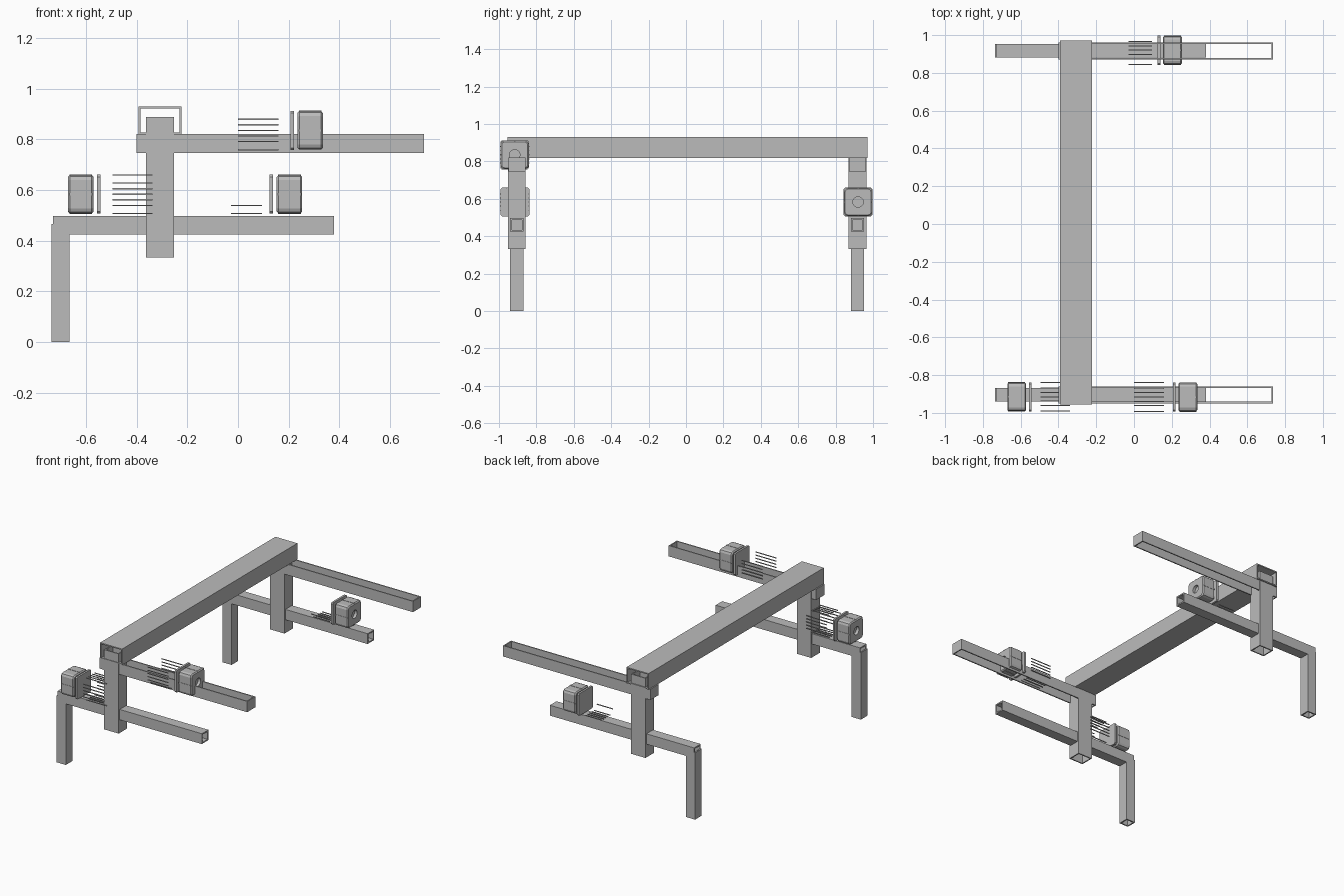
import bpy, bmesh, math
from mathutils import Matrix, Vector

cube = bpy.data.objects.get("Cube")
if cube:
    bpy.data.objects.remove(cube)

grey = bpy.data.materials.new("plain grey metal")
grey.use_nodes = True
grey.diffuse_color = (0.5, 0.5, 0.5, 1)
grey.node_tree.nodes["Principled BSDF"].inputs["Base Color"].default_value = (0.5, 0.5, 0.5, 1)


def finish(name, bm):
    bmesh.ops.recalc_face_normals(bm, faces=bm.faces)
    mesh = bpy.data.meshes.new(name)
    bm.to_mesh(mesh)
    bm.free()
    mesh.materials.append(grey)
    obj = bpy.data.objects.new(name, mesh)
    bpy.context.collection.objects.link(obj)
    return obj


def add_box(bm, lo, hi):
    lo, hi = Vector(lo), Vector(hi)
    mat = Matrix.Translation((lo + hi) / 2) @ Matrix.Diagonal((*(hi - lo), 1))
    return bmesh.ops.create_cube(bm, size=1, matrix=mat)["verts"]


def tube(name, lo, hi, axis, wall):
    """Hollow rectangular tube, open at both ends along one axis."""
    bm = bmesh.new()
    a, b = [i for i in range(3) if i != axis]
    rings = []
    for end in (lo[axis], hi[axis]):
        for inset in (0, wall):
            ring = []
            for sa, sb in ((0, 0), (1, 0), (1, 1), (0, 1)):
                p = [0, 0, 0]
                p[axis] = end
                p[a] = hi[a] - inset if sa else lo[a] + inset
                p[b] = hi[b] - inset if sb else lo[b] + inset
                ring.append(bm.verts.new(p))
            rings.append(ring)
    out0, in0, out1, in1 = rings
    for r, s in ((out0, out1), (out1, in1), (in1, in0), (in0, out0)):
        for i in range(4):
            j = (i + 1) % 4
            bm.faces.new((r[i], r[j], s[j], s[i]))
    return finish(name, bm)


def motor(name, x, y, z, side):
    """Bevelled motor block; the shaft recess faces the given x side."""
    half = 0.076
    bm = bmesh.new()
    add_box(bm, (x - 0.05, y - half, z - half), (x + 0.05, y + half, z + half))
    # Wide corner chamfers along the shaft, then softened end rims
    along = [e for e in bm.edges if abs(e.verts[0].co.x - e.verts[1].co.x) > 0.05]
    bmesh.ops.bevel(bm, geom=along, offset=0.02, segments=2, profile=0.5, affect='EDGES')
    rims = [e for e in bm.edges if abs(e.verts[0].co.x - e.verts[1].co.x) < 0.001]
    bmesh.ops.bevel(bm, geom=rims, offset=0.007, segments=1, affect='EDGES')
    # Raised seam strip around the four sides
    add_box(bm, (x - 0.045, y - half - 0.002, z - 0.004), (x + 0.045, y + half + 0.002, z + 0.004))
    add_box(bm, (x - 0.045, y - 0.004, z - half - 0.002), (x + 0.045, y + 0.004, z + half + 0.002))
    body = finish(name, bm)

    # Round shaft recess
    bm = bmesh.new()
    turn = Matrix.Translation((x + side * 0.05, y, z)) @ Matrix.Rotation(math.pi / 2, 4, 'Y')
    bmesh.ops.create_cone(bm, cap_ends=True, segments=24, radius1=0.028, radius2=0.028,
                          depth=0.04, matrix=turn)
    cutter = finish(name + "_cutter", bm)
    cutter.hide_render = True
    cutter.hide_set(True)
    mod = body.modifiers.new("shaft_recess", 'BOOLEAN')
    mod.operation = 'DIFFERENCE'
    mod.solver = 'EXACT'
    mod.use_self = True
    mod.object = cutter


def plate(name, x, y, z):
    """Thin mounting plate with clipped corners."""
    half = 0.077
    bm = bmesh.new()
    add_box(bm, (x - 0.007, y - half, z - half), (x + 0.007, y + half, z + half))
    along = [e for e in bm.edges if abs(e.verts[0].co.x - e.verts[1].co.x) > 0.005]
    bmesh.ops.bevel(bm, geom=along, offset=0.008, segments=1, affect='EDGES')
    finish(name, bm)


def rods(name, x0, x1, y, z, sides):
    """Thin bars along x, five per listed (direction y, direction z, indices)."""
    half, t = 0.076, 0.0025
    bm = bmesh.new()
    for dy, dz, steps in sides:
        for k in steps:
            cy = y + dy * half + abs(dz) * k * 0.023
            cz = z + dz * half + abs(dy) * k * 0.022
            add_box(bm, (x0, cy - t, cz - t), (x1, cy + t, cz + t))
    finish(name, bm)


# Cross beam
tube("cross_beam", (-0.392, -0.955, 0.818), (-0.223, 0.971, 0.93), 1, 0.008)

# Side frames: post, open upper arm, lower arm and leg
for label, y in (("front", -0.904), ("back", 0.917)):
    tube(label + "_post", (-0.363, y - 0.047, 0.333), (-0.252, y + 0.047, 0.887), 2, 0.008)
    tube(label + "_upper_arm", (-0.4, y - 0.045, 0.745), (0.735, y + 0.045, 0.82), 2, 0.008)
    tube(label + "_lower_arm", (-0.73, y - 0.036, 0.425), (0.38, y + 0.036, 0.497), 0, 0.009)
    tube(label + "_leg", (-0.737, y - 0.036, 0), (-0.666, y + 0.036, 0.465), 2, 0.009)

# Motor sets: name, motor x, y, z, shaft side, rod span, rod rows
full = range(-2, 3)
bottom, top = (0, -1, full), (0, 1, full)
flanks = [(-1, 0, full), (1, 0, full)]
sets = (
    ("front_lower", -0.621, -0.915, 0.583, -1, (-0.495, -0.338), [bottom, top] + flanks),
    ("front_upper", 0.285, -0.916, 0.835, 1, (0.0, 0.16), [bottom] + flanks),
    ("back_lower", 0.203, 0.92, 0.583, 1, (-0.028, 0.095), [bottom, (-1, 0, [-2])]),
)
for label, x, y, z, side, span, rows in sets:
    motor(label + "_motor", x, y, z, side)
    plate(label + "_motor_plate", x - side * 0.071, y, z)
    rods(label + "_rods", *span, y, z, rows)
